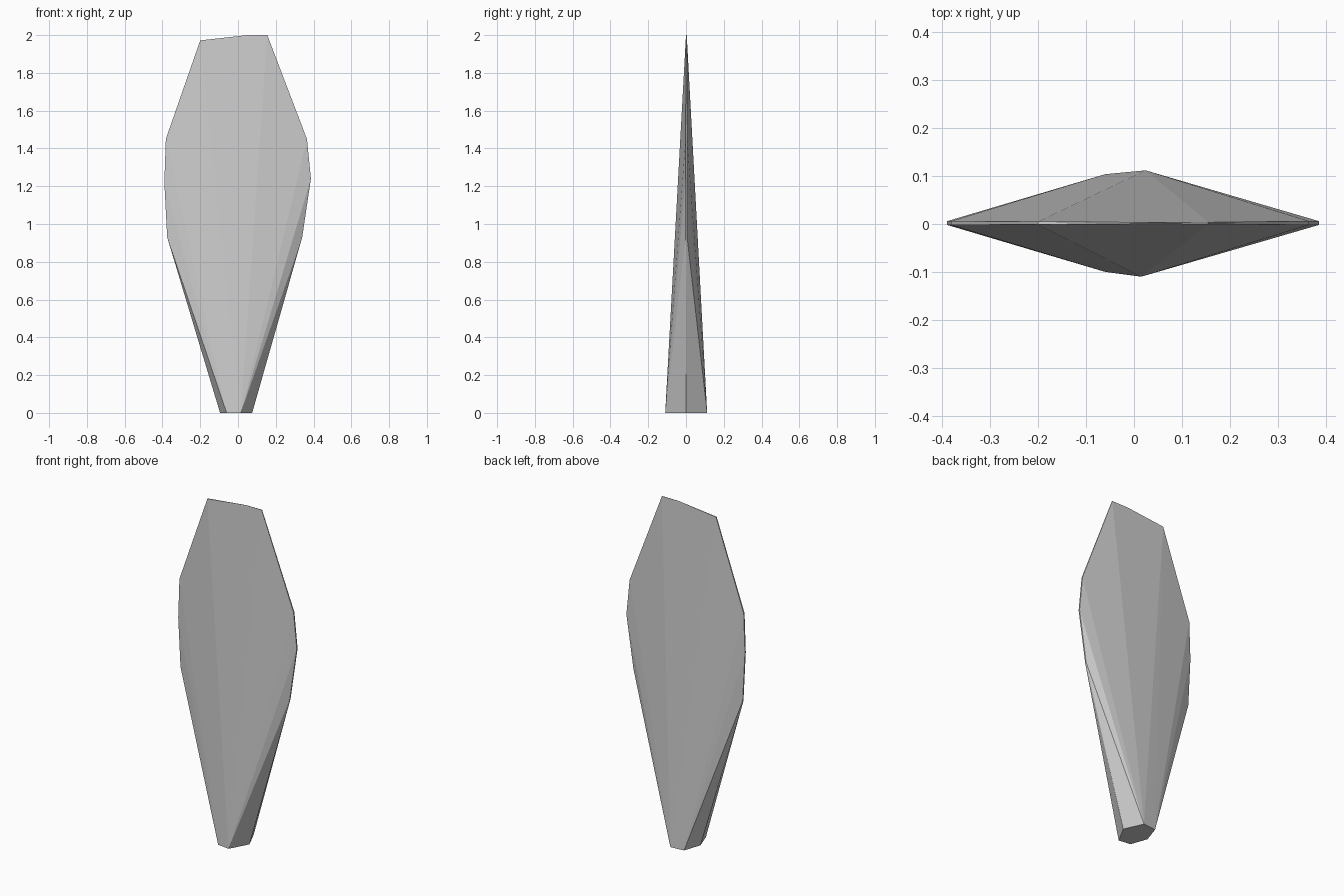
import bpy, bmesh

if "Cube" in bpy.data.objects:
    bpy.data.objects.remove(bpy.data.objects["Cube"])

# Hexagonal root of the blade on the ground (x, y)
root = [(-0.095, 0.0), (-0.06, 0.104), (0.024, 0.112),
        (0.075, 0.0), (0.015, -0.11), (-0.06, -0.10)]

# Thin rim outline seen from the front (x, z, half thickness)
rim = [(-0.375, 0.93, 0.004), (-0.39, 1.22, 0.004), (-0.382, 1.45, 0.004),
       (-0.2, 1.972, 0.003), (0.05, 2.0, 0.001), (0.155, 2.0, 0.002),
       (0.365, 1.45, 0.004), (0.386, 1.24, 0.004), (0.34, 0.93, 0.004)]

# Wrap root and rim in one faceted convex skin
bm = bmesh.new()
for x, y in root:
    bm.verts.new((x, y, 0))
for x, z, t in rim:
    for s in (-1, 1):
        bm.verts.new((x, 0.002 + s * t, z))
hull = bmesh.ops.convex_hull(bm, input=bm.verts)
loose = [v for v in bm.verts if not v.link_faces]
bmesh.ops.delete(bm, geom=loose, context='VERTS')
bmesh.ops.recalc_face_normals(bm, faces=bm.faces)

mesh = bpy.data.meshes.new("blade")
bm.to_mesh(mesh)
bm.free()
blade = bpy.data.objects.new("blade", mesh)
bpy.context.collection.objects.link(blade)
